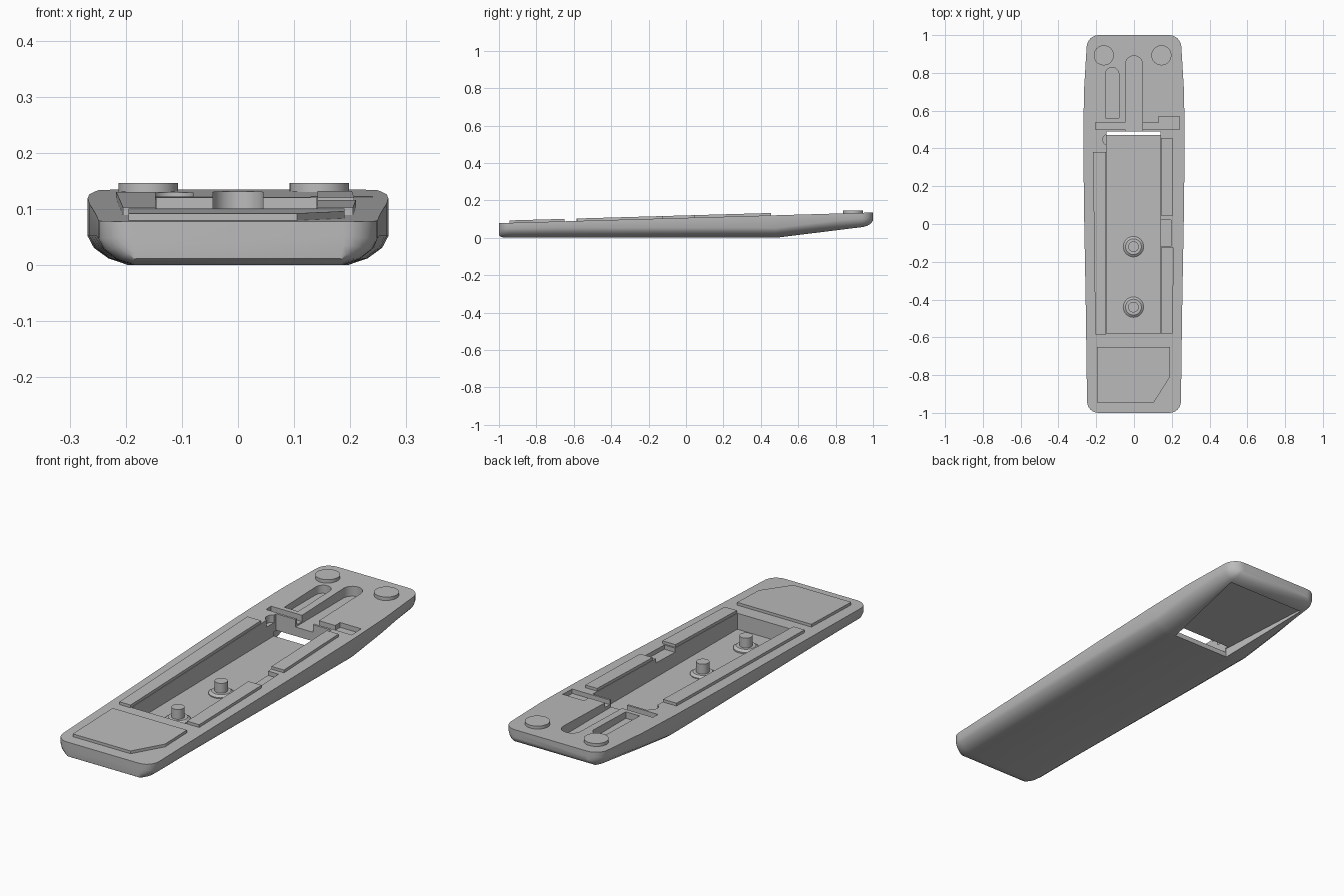
import bpy, bmesh, math

if "Cube" in bpy.data.objects:
    bpy.data.objects.remove(bpy.data.objects["Cube"])

grey = bpy.data.materials.new("plain grey")
grey.diffuse_color = (0.5, 0.5, 0.5, 1)
grey.use_nodes = True
grey.node_tree.nodes["Principled BSDF"].inputs["Base Color"].default_value = grey.diffuse_color


def top(y):
    """Height of the sloping top face."""
    return 0.078 + 0.0285 * (y + 1)


def lerp(y, table):
    """Piecewise linear lookup in (y, value) pairs."""
    for (a, u), (b, v) in zip(table, table[1:]):
        if y <= b:
            return u + (v - u) * (y - a) / (b - a)
    return table[-1][1]


def finish(bm, name):
    bmesh.ops.recalc_face_normals(bm, faces=bm.faces)
    me = bpy.data.meshes.new(name)
    bm.to_mesh(me)
    bm.free()
    me.materials.append(grey)
    ob = bpy.data.objects.new(name, me)
    bpy.context.collection.objects.link(ob)
    return ob


def smooth(ob):
    bpy.ops.object.select_all(action='DESELECT')
    ob.select_set(True)
    bpy.context.view_layer.objects.active = ob
    bpy.ops.object.shade_smooth_by_angle(angle=math.radians(30))


def prism(name, pts, low, high):
    """Upright prism; low and high give its end heights as functions of y."""
    bm = bmesh.new()
    a = [bm.verts.new((x, y, low(y))) for x, y in pts]
    b = [bm.verts.new((x, y, high(y))) for x, y in pts]
    bm.faces.new(a)
    bm.faces.new(b)
    n = len(pts)
    for i in range(n):
        bm.faces.new((a[i], a[(i + 1) % n], b[(i + 1) % n], b[i]))
    return finish(bm, name)


def rect(x0, x1, y0, y1):
    return [(x0, y0), (x1, y0), (x1, y1), (x0, y1)]


def arc(cx, cy, r, a0=0, a1=360, n=40):
    return [(cx + r * math.cos(math.radians(a0 + (a1 - a0) * i / n)),
             cy + r * math.sin(math.radians(a0 + (a1 - a0) * i / n)))
            for i in range(n + (abs(a1 - a0) < 360))]


def cut(body, name, pts, low, high=lambda y: 0.3):
    cutter = prism(name, pts, low, high)
    cutter.hide_render = True
    cutter.hide_set(True)
    mod = body.modifiers.new(name, 'BOOLEAN')
    mod.operation, mod.solver, mod.object = 'DIFFERENCE', 'EXACT', cutter


# Shell: cross-sections lofted along its length
R = 0.06
width = [(-1, .248), (-.5, .254), (.1, .265), (.45, .268), (.7, .265), (.95, .25), (1, .247)]
under = [(-1, .012), (-.985, .003), (-.96, 0), (.48, 0), (.95, .058), (.975, .066), (.99, .077), (1, .093)]
flat = [(-1, .185), (.48, .195), (.95, .21), (1, .2)]
corner = [R * (1 - math.cos(math.radians(a))) for a in range(0, 91, 15)]
stations = [-1 + c for c in corner] + [-.7, -.4, -.1, .1, .3, .45, .48, .6, .7, .8, .88] + [1 - c for c in reversed(corner)]
bm = bmesh.new()
rings = []
for y in stations:
    w = lerp(y, width)
    e = 1 - abs(y)
    if e < R:
        w -= R - math.sqrt(max(0, R * R - (R - e) ** 2))
    zb = lerp(y, under)
    wb = min(lerp(y, flat), w - .006)
    h = min(.052, (top(y) - zb) * .6)
    half = [(w, top(y)), (w, zb + h), (w - .15 * (w - wb), zb + .6 * h),
            (w - .5 * (w - wb), zb + .24 * h), (wb, zb)]
    sec = half + [(-x, z) for x, z in reversed(half)]
    rings.append([bm.verts.new((x, y, z)) for x, z in sec])
for r, s in zip(rings, rings[1:]):
    for i in range(len(r)):
        j = (i + 1) % len(r)
        bm.faces.new((r[i], r[j], s[j], s[i]))
bm.faces.new(rings[0])
bm.faces.new(rings[-1])
body = finish(bm, "shell")

# Main pocket with gently rising floor towards the back
FLOOR = 0.015
cut(body, "pocket_cutter", rect(-.145, .14, -.58, .49), lambda y: FLOOR + .008 * (y + .58))
# Wedge recess under the back end, breaking through into the pocket
cut(body, "underside_cutter", [(-.15, .472), (.15, .472), (.205, .93), (-.205, .93)],
    lambda y: -.1, lambda y: .042 + .05 * (y - .472))
# Long rounded channel and short rounded slot
deep = lambda y: .092
cut(body, "channel_cutter", [(-.045, .47), (.045, .47)] + arc(0 - .0, .845, .045, 0, 180, 20)
    [0:] + [], lambda y: .085)
cut(body, "slot_cutter", [(-.152, .56), (-.08, .56)] + arc(-.116, .793, .036, 0, 180, 20), deep)
# Cross grooves, side notch and small round bite
cut(body, "left_groove_cutter", rect(-.205, -.03, .5, .538), deep)
cut(body, "right_groove_cutter",
    [(.03, .5), (.24, .5), (.24, .57), (.13, .57), (.13, .535), (.03, .535)], lambda y: .1)
cut(body, "notch_cutter", rect(.13, .195, -.118, .022), lambda y: top(y) - .02)
cut(body, "bite_cutter", arc(-.135, .447, .03), lambda y: .085)

# Apply the cuts so edges can be kept sharp
bpy.context.view_layer.update()
dep = bpy.context.evaluated_depsgraph_get()
solid = bpy.data.meshes.new_from_object(body.evaluated_get(dep))
body.modifiers.clear()
body.data = solid
smooth(body)
for ob in list(bpy.data.objects):
    if ob.name.endswith("_cutter"):
        bpy.data.objects.remove(ob)

# Raised pads on the top face
sink = lambda y: top(y) - .004
raise_ = lambda y: top(y) + .013
pads = {
    "left_rail": [(-.205, -.585), (-.147, -.585), (-.147, .38), (-.217, .38)],
    "right_front_rail": [(.142, -.58), (.205, -.58), (.21, -.125), (.142, -.125)],
    "right_back_rail": [(.142, .045), (.207, .045), (.203, .455), (.142, .455)],
    "front_pad": [(-.195, -.945), (.105, -.945), (.19, -.81), (.19, -.65), (-.195, -.65)],
}
for name, pts in pads.items():
    prism(name, pts, sink, raise_)

# Round feet
for name, x in (("left_foot", -.16), ("right_foot", .145)):
    smooth(prism(name, arc(x, .893, .053), sink, lambda y: .147))

# Screw posts with conical collars
for i, y in enumerate((-.12, -.44)):
    bm = bmesh.new()
    prof = [(.054, FLOOR - .004), (.054, FLOOR + .008), (.042, .032), (.028, .032), (.028, .078)]
    loops = [[bm.verts.new((px, py, z)) for px, py in arc(-.003, y, r, n=32)] for r, z in prof]
    for a, b in zip(loops, loops[1:]):
        for k in range(32):
            bm.faces.new((a[k], a[(k + 1) % 32], b[(k + 1) % 32], b[k]))
    bm.faces.new(loops[0])
    bm.faces.new(loops[-1])
    smooth(finish(bm, f"screw_post_{i + 1}"))
